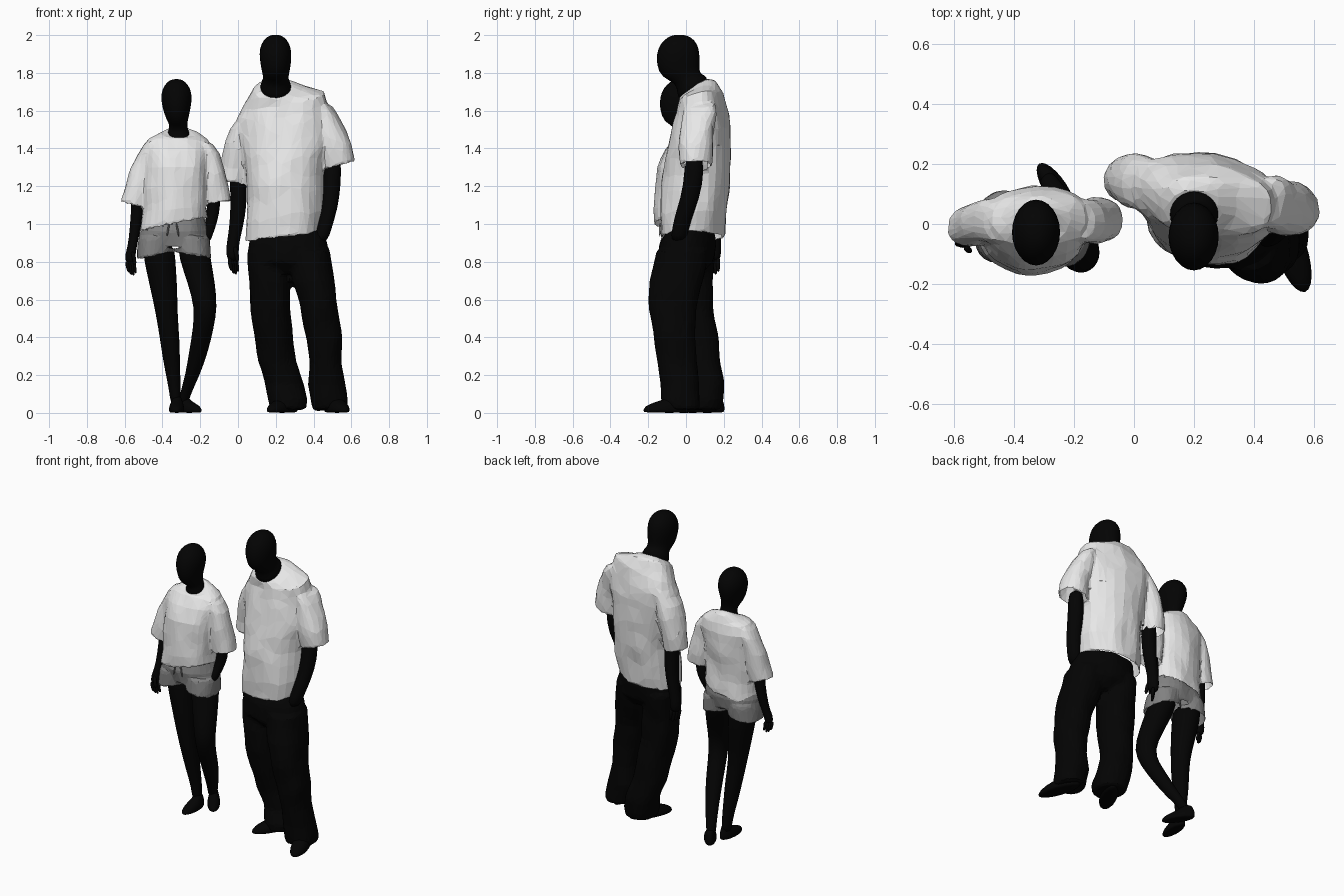
import bpy, bmesh, math
from mathutils import Vector, noise


def material(name, v):
    m = bpy.data.materials.new(name)
    m.diffuse_color = (v, v, v, 1)
    return m


BLACK = material("matte black", 0.001)
WHITE = material("shirt white", 0.8)
GREY = material("shorts grey", 0.22)


def loft(bm, rows, n=16, power=2.0, grow=1.0):
    """Closed skin over rings: x, y, z, rx, ry, turn in degrees, slope in x, slope in y."""
    rings = []
    for row in rows:
        x, y, z, rx, ry, rot, sx, sy = list(row) + [0] * (8 - len(row))
        r, ring = math.radians(rot), []
        for i in range(n):
            a = math.tau * i / n
            c, s = math.cos(a), math.sin(a)
            u = grow * rx * math.copysign(abs(c) ** (2 / power), c)
            v = grow * ry * math.copysign(abs(s) ** (2 / power), s)
            dx = u * math.cos(r) - v * math.sin(r)
            dy = u * math.sin(r) + v * math.cos(r)
            ring.append(bm.verts.new((x + dx, y + dy, z + sx * dx + sy * dy)))
        rings.append(ring)
    for a, b in zip(rings, rings[1:]):
        for i in range(n):
            j = (i + 1) % n
            bm.faces.new((a[i], a[j], b[j], b[i]))
    bm.faces.new(rings[0])
    bm.faces.new(rings[-1])


def part(name, lofts, mat, fused=0, power=2.0, facets=0, wrinkle=0, open_hems=False):
    """Limbs get subdivision; clothes are fused by voxel remesh, creased, then reduced to facets."""
    bm = bmesh.new()
    for rows in lofts:
        loft(bm, rows, 24 if fused else 12, power, 1.0 if fused else 1.05)
    bmesh.ops.recalc_face_normals(bm, faces=bm.faces)
    me = bpy.data.meshes.new(name)
    bm.to_mesh(me)
    bm.free()
    ob = bpy.data.objects.new(name, me)
    bpy.context.collection.objects.link(ob)
    if fused:
        m = ob.modifiers.new("fuse", 'REMESH')
        m.mode, m.voxel_size = 'VOXEL', fused
        m = ob.modifiers.new("relax", 'SMOOTH')
        m.factor, m.iterations = 0.5, 4
        dg = bpy.context.evaluated_depsgraph_get()
        me = bpy.data.meshes.new_from_object(ob.evaluated_get(dg))
        ob.modifiers.clear()
        ob.data = me
        if open_hems:  # cloth is open where it faces straight down
            bm = bmesh.new()
            bm.from_mesh(me)
            bm.normal_update()
            down = [f for f in bm.faces if f.normal.z < -0.75]
            bmesh.ops.delete(bm, geom=down, context='FACES')
            bm.to_mesh(me)
            bm.free()
        normals = [v.normal.copy() for v in me.vertices]
        for v, nrm in zip(me.vertices, normals):
            p = Vector((v.co.x * 9, v.co.y * 9, v.co.z * 6))
            v.co += nrm * wrinkle * noise.noise(p)
        if facets:
            m = ob.modifiers.new("facets", 'DECIMATE')
            m.ratio = min(1, facets / (2 * len(me.polygons)))
    else:
        m = ob.modifiers.new("round", 'SUBSURF')
        m.levels = m.render_levels = 1
    me.materials.clear()
    me.materials.append(mat)
    for p in me.polygons:
        p.material_index = 0
        p.use_smooth = not facets
    return ob


def foot(name, heel, toe, width, height):
    hx, hy = heel[0] - toe[0], heel[1] - toe[1]
    length, rot = math.hypot(hx, hy), math.degrees(math.atan2(-hx, hy))
    rows = []
    # height share, position from toe to heel, width share, length share
    for h, t, w, l in ((0, .5, .9, .95), (.12, .5, 1, 1), (.45, .52, 1, .97),
                       (.75, .62, .85, .74), (1, .74, .66, .42), (1.4, .77, .55, .3)):
        rows.append((toe[0] + hx * t, toe[1] + hy * t, height * h,
                     width * w / 2, length * l / 2, rot))
    part(name, [rows], BLACK)


def fingers(name, x, y, z, s, ax, ay):
    """Four hanging fingers and a thumb, spread along the direction ax, ay."""
    rows = []
    for i in range(4):
        t, drop = (i - 1.5) * .019 * s, (.075, .09, .095, .08)[i] * s
        fx, fy = x + t * ax, y + t * ay
        rows.append([(fx, fy, z, .012 * s, .012 * s),
                     (fx + .004, fy, z - drop * .6, .011 * s, .011 * s),
                     (fx + .012, fy, z - drop, .007 * s, .007 * s)])
    rows.append([(x + .01, y - .025 * s, z + .06 * s, .014 * s, .014 * s),
                 (x + .022, y - .038 * s, z + .01 * s, .012 * s, .012 * s),
                 (x + .025, y - .04 * s, z - .03 * s, .008 * s, .008 * s)])
    part(name, rows, BLACK)


# --- tall figure: head, arms, feet
part("tall_head_and_neck", [[
    (.2, .035, 1.68, .08, .07, 0, 0, .5), (.2, .035, 1.738, .084, .08, 0, 0, .6),
    (.2, .015, 1.768, .064, .066, 0, 0, .3), (.2, -.03, 1.795, .07, .1, 0, 0, .2),
    (.2, -.042, 1.84, .079, .112), (.198, -.042, 1.9, .086, .114),
    (.198, -.038, 1.955, .076, .098), (.198, -.035, 1.99, .047, .062),
    (.198, -.035, 2.002, .018, .024)]], BLACK)
part("tall_hanging_arm", [[
    (.0, .14, 1.3, .046, .05), (.002, .143, 1.2, .044, .048), (.004, .148, 1.1, .042, .046),
    (-.01, .15, .98, .036, .04), (-.025, .15, .91, .032, .034), (-.03, .15, .86, .034, .036),
    (-.028, .15, .80, .028, .032)]], BLACK)
fingers("tall_hanging_fingers", -.028, .15, .825, 1.0, .6, .7)
part("tall_pocket_arm", [[
    (.5, .045, 1.38, .05, .052), (.498, .04, 1.2, .046, .05), (.483, .0, 1.08, .044, .048),
    (.455, -.03, .98, .041, .044), (.435, -.04, .9, .038, .042)]], BLACK)
foot("tall_shoe_left", (.3, .16), (.165, -.09), .105, .08)
foot("tall_shoe_right", (.478, .05), (.57, -.228), .105, .08)

# --- tall figure: clothes
part("tall_trousers", [
    [(.258, .025, .97, .19, .12, -9), (.262, .01, .9, .208, .145, -9), (.268, 0, .8, .21, .145, -9),
     (.27, 0, .74, .12, .09, -9)],
    [(.155, .03, .86, .105, .125), (.167, .02, .7, .108, .125), (.172, .025, .55, .107, .12),
     (.187, .055, .4, .099, .115), (.21, .08, .27, .097, .105), (.247, .1, .15, .102, .102),
     (.265, .085, .07, .105, .115), (.265, .08, .015, .098, .108)],
    [(.378, -.02, .86, .105, .14), (.398, -.05, .7, .11, .142), (.43, -.068, .55, .105, .123),
     (.455, -.062, .4, .091, .112), (.466, -.05, .27, .084, .102), (.468, -.03, .15, .1, .1),
     (.485, -.03, .06, .096, .105), (.488, -.025, .015, .088, .1)]],
    BLACK, fused=.014, power=2.2, facets=2600, wrinkle=.01)
part("tall_shirt", [
    [(.237, .035, .928, .203, .165, -9, .12, 0), (.25, .04, 1.05, .208, .175, -9, .1, 0),
     (.25, .05, 1.2, .209, .18, -9), (.245, .065, 1.35, .217, .17, -9),
     (.24, .083, 1.5, .24, .152, -9, .05, 0), (.238, .085, 1.585, .248, .135, -9, .1, .1),
     (.242, .078, 1.66, .222, .118, -9, .2, .25), (.21, .06, 1.712, .13, .1, 0, .03, .5),
     (.2, .038, 1.722, .086, .077, 0, 0, .6)],
    [(.44, .075, 1.645, .06, .08, -9, -.4, 0), (.464, .068, 1.595, .066, .092, -9, -.25, 0),
     (.49, .06, 1.5, .079, .092, -9), (.512, .054, 1.41, .084, .088, -9, .15, 0),
     (.532, .05, 1.306, .088, .085, -9, .3, 0)],
    [(.06, .125, 1.595, .056, .08, -9, .5, 0), (.03, .137, 1.52, .067, .09, -9, .3, 0),
     (.01, .143, 1.44, .071, .09, -9, .1, 0), (-.01, .147, 1.35, .073, .084, -9),
     (-.027, .148, 1.218, .074, .075, -9, -.2, 0)]],
    WHITE, fused=.012, power=2.2, facets=1100, wrinkle=.012, open_hems=True)

# --- short figure: head, arms, legs, feet
part("short_head_and_neck", [[
    (-.315, .0, 1.43, .06, .05, 0, 0, .4), (-.315, .0, 1.48, .06, .056, 0, 0, .4),
    (-.315, .0, 1.52, .042, .048, 0, 0, .2), (-.322, -.03, 1.555, .058, .088, 0, 0, .2),
    (-.325, -.034, 1.61, .073, .105), (-.326, -.026, 1.67, .083, .112),
    (-.326, -.025, 1.72, .073, .094), (-.326, -.022, 1.755, .046, .06),
    (-.326, -.022, 1.768, .018, .024)]], BLACK)
part("short_hanging_arm", [[
    (-.53, -.01, 1.2, .035, .038), (-.53, -.01, 1.1, .034, .036), (-.543, -.02, .98, .029, .032),
    (-.56, -.04, .88, .023, .026), (-.57, -.052, .84, .028, .028), (-.572, -.056, .79, .024, .024)]],
    BLACK)
fingers("short_hanging_fingers", -.57, -.056, .805, .85, .75, .4)
part("short_pocket_arm", [[
    (-.13, .01, 1.2, .036, .038), (-.128, .025, 1.1, .035, .037), (-.138, .02, 1.02, .031, .034),
    (-.16, -.005, .95, .028, .032), (-.175, -.025, .9, .028, .032)]], BLACK)
part("short_straight_leg", [[
    (-.42, 0, .9, .084, .092), (-.417, 0, .82, .083, .09), (-.395, -.005, .68, .073, .079),
    (-.377, -.01, .52, .056, .06), (-.36, .01, .38, .051, .058), (-.35, .03, .25, .042, .047),
    (-.333, .045, .12, .03, .035), (-.33, .045, .04, .028, .035)]], BLACK)
part("short_bent_leg", [[
    (-.238, 0, .9, .082, .09), (-.229, -.02, .82, .083, .089), (-.192, -.07, .68, .071, .078),
    (-.17, -.107, .56, .06, .066), (-.183, -.07, .45, .054, .06), (-.207, 0, .33, .05, .057),
    (-.24, .07, .2, .038, .046), (-.28, .135, .1, .028, .034), (-.29, .15, .04, .026, .032)]],
    BLACK)
foot("short_foot_left", (-.322, .09), (-.328, -.11), .08, .065)
foot("short_foot_right", (-.315, .2), (-.2, .025), .076, .065)

# --- short figure: clothes
part("short_shorts", [
    [(-.335, -.01, 1.04, .155, .1), (-.34, -.012, .96, .182, .122), (-.34, -.012, .88, .175, .11)],
    [(-.425, -.01, .93, .095, .115), (-.437, -.01, .83, .102, .12, 0, .18, 0)],
    [(-.245, -.015, .93, .095, .115), (-.237, -.02, .833, .1, .12, 0, -.18, 0)]],
    GREY, fused=.01, power=2.2, facets=700, wrinkle=.012, open_hems=True)
part("shorts_drawstrings", [
    [(-.345 + k * .018, -.137, 1.01, .005, .006), (-.345 + k * .032, -.139, .93, .005, .006)]
    for k in (-1, 1)], GREY)
part("short_shirt", [
    [(-.337, -.022, .99, .18, .14, 0, .2, -.1), (-.335, -.027, 1.08, .168, .142, 0, .1, 0),
     (-.335, -.022, 1.2, .167, .137), (-.33, -.013, 1.3, .173, .137),
     (-.32, .008, 1.39, .182, .122), (-.315, .02, 1.45, .16, .095),
     (-.315, .012, 1.482, .1, .075, 0, 0, .25), (-.315, .0, 1.484, .069, .062, 0, 0, .45)],
    [(-.45, .01, 1.44, .045, .065, 0, .35, 0), (-.475, .01, 1.385, .056, .075, 0, .25, 0),
     (-.51, .005, 1.27, .067, .072, 0, -.1, 0), (-.555, -.005, 1.1, .071, .066, 0, -.3, 0)],
    [(-.178, .01, 1.44, .047, .065, 0, -.35, 0), (-.156, .01, 1.385, .057, .075, 0, -.25, 0),
     (-.132, .008, 1.27, .063, .076, 0, .1, 0), (-.108, .01, 1.11, .072, .076, 0, .15, 0)]],
    WHITE, fused=.01, power=2.2, facets=1100, wrinkle=.012, open_hems=True)
